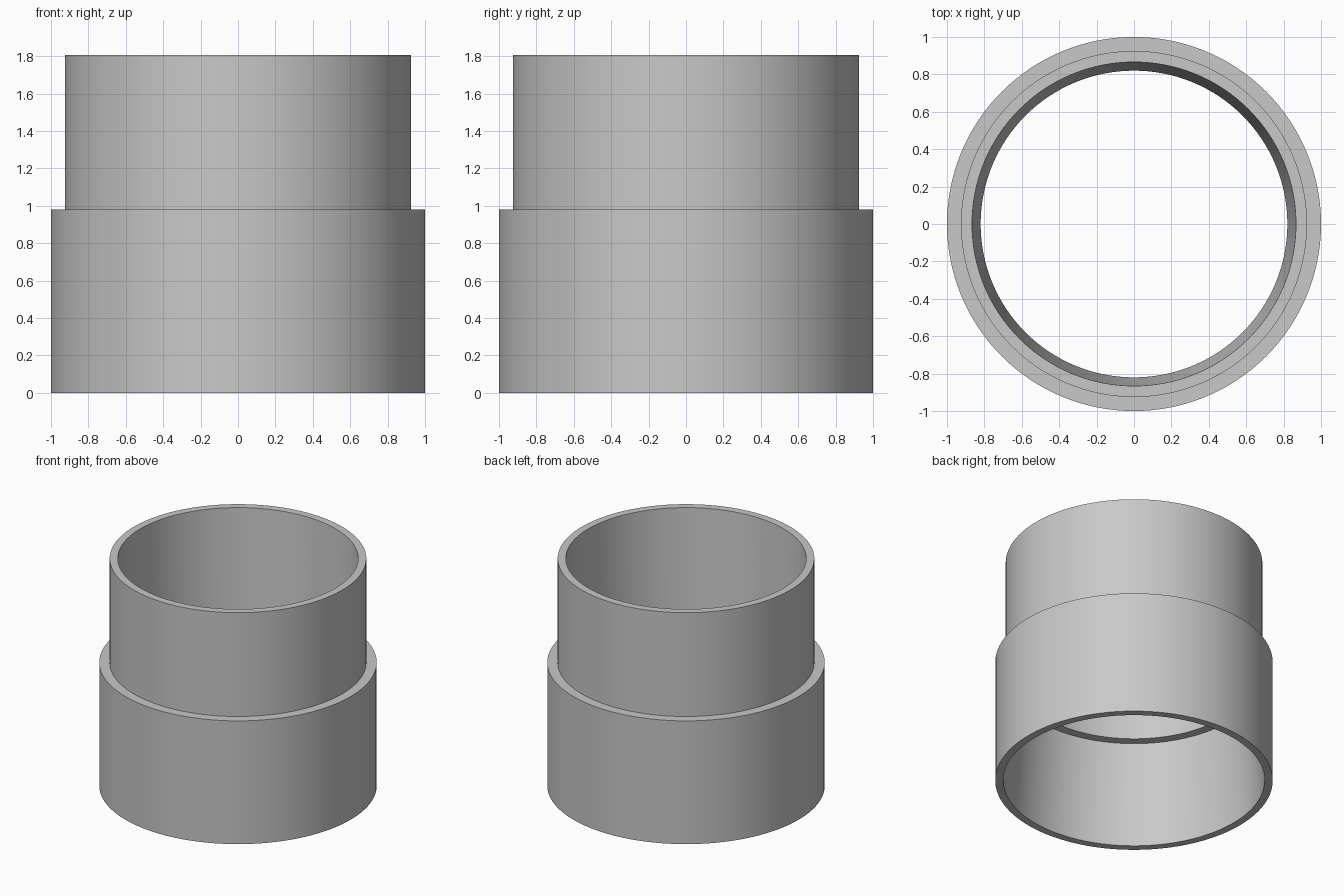
import bpy
import bmesh
from math import cos, sin, tau, radians

cube = bpy.data.objects.get("Cube")
if cube:
    bpy.data.objects.remove(cube, do_unlink=True)

SEGMENTS = 128

grey = bpy.data.materials.new("plain grey")
grey.use_nodes = True
colour = (0.58, 0.58, 0.58, 1)
grey.diffuse_color = colour
grey.node_tree.nodes["Principled BSDF"].inputs["Base Color"].default_value = colour


def lathe(name, profile, material):
    """Revolve a closed (radius, height) profile around the z axis."""
    bm = bmesh.new()
    rings = [[bm.verts.new((r * cos(tau * i / SEGMENTS), r * sin(tau * i / SEGMENTS), z))
              for i in range(SEGMENTS)] for r, z in profile]
    for k, ring in enumerate(rings):
        following = rings[(k + 1) % len(rings)]
        for i in range(SEGMENTS):
            j = (i + 1) % SEGMENTS
            bm.faces.new((ring[i], ring[j], following[j], following[i]))
    bmesh.ops.recalc_face_normals(bm, faces=bm.faces)
    mesh = bpy.data.meshes.new(name)
    bm.to_mesh(mesh)
    bm.free()
    mesh.materials.append(material)
    obj = bpy.data.objects.new(name, mesh)
    bpy.context.collection.objects.link(obj)
    bpy.ops.object.select_all(action="DESELECT")
    obj.select_set(True)
    bpy.context.view_layer.objects.active = obj
    bpy.ops.object.shade_smooth_by_angle(angle=radians(30))
    return obj


# Stepped sleeve: straight outside walls, tapered bores meeting at an inner ledge
lathe("stepped_sleeve", [
    (1.0, 0), (1.0, 0.98),            # wide outer wall
    (0.925, 0.98), (0.925, 1.806),    # shoulder and narrow outer wall
    (0.866, 1.806), (0.82, 0.82),     # top rim and upper bore
    (0.89, 0.82), (0.942, 0),         # inner ledge and lower bore
], grey)
